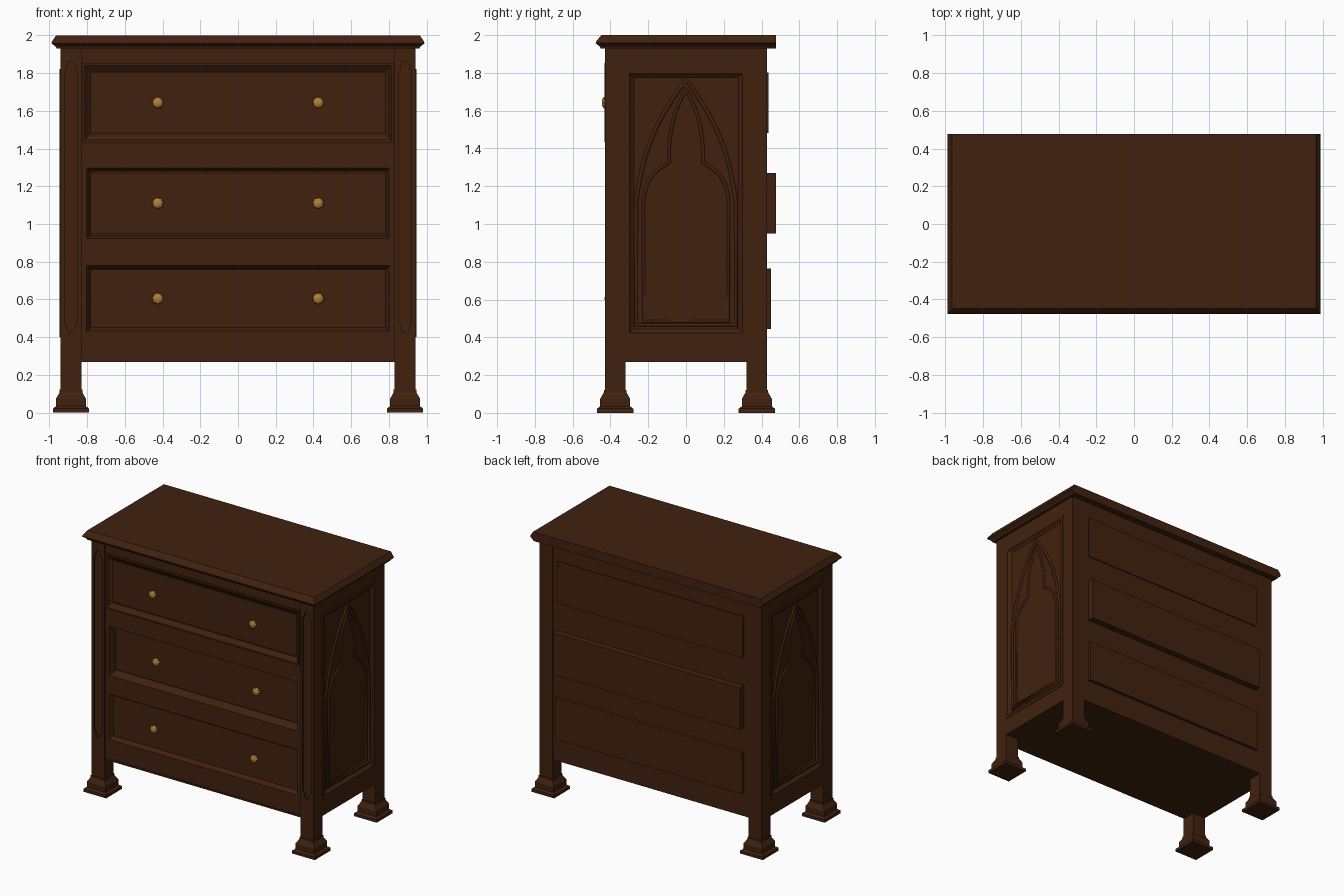
import bpy, bmesh, math
from mathutils import Vector

if "Cube" in bpy.data.objects:
    bpy.data.objects.remove(bpy.data.objects["Cube"], do_unlink=True)


def material(name, color):
    m = bpy.data.materials.new(name)
    m.use_nodes = True
    m.diffuse_color = (*color, 1)
    m.node_tree.nodes["Principled BSDF"].inputs["Base Color"].default_value = (*color, 1)
    return m


WOOD = material("dark walnut", (0.052, 0.0155, 0.0045))
BRASS = material("brass", (0.46, 0.22, 0.04))


def finish(name, bm, mat=WOOD):
    bmesh.ops.recalc_face_normals(bm, faces=bm.faces)
    me = bpy.data.meshes.new(name)
    bm.to_mesh(me)
    bm.free()
    me.materials.append(mat)
    ob = bpy.data.objects.new(name, me)
    bpy.context.collection.objects.link(ob)
    return ob


def loft(name, loops, ring=False):
    """Skin matching loops; ring closes last to first, otherwise both ends are capped."""
    bm = bmesh.new()
    rows = [[bm.verts.new(p) for p in loop] for loop in loops]
    pairs = list(zip(rows, rows[1:]))
    if ring:
        pairs.append((rows[-1], rows[0]))
    else:
        bm.faces.new(rows[0])
        bm.faces.new(rows[-1])
    n = len(rows[0])
    for a, b in pairs:
        for i in range(n):
            j = (i + 1) % n
            bm.faces.new((a[i], a[j], b[j], b[i]))
    return finish(name, bm)


def rect(u0, u1, v0, v1, place):
    return [place(u, v) for u, v in ((u0, v0), (u1, v0), (u1, v1), (u0, v1))]


def flat(z):
    return lambda u, v: (u, v, z)


def facing_front(y):
    return lambda u, v: (u, y, v)


def facing_side(x):
    return lambda u, v: (x, u, v)


def box(name, x0, x1, y0, y1, z0, z1):
    return loft(name, [rect(x0, x1, y0, y1, flat(z)) for z in (z0, z1)])


def cut(target, cutter):
    mod = target.modifiers.new("cut", 'BOOLEAN')
    mod.operation = 'DIFFERENCE'
    mod.solver = 'EXACT'
    mod.object = cutter
    bpy.context.view_layer.objects.active = target
    bpy.ops.object.modifier_apply(modifier=mod.name)
    bpy.data.objects.remove(cutter, do_unlink=True)


def rib(name, points, x, radius):
    """Closed moulding bead following (y, z) points on a side panel."""
    cu = bpy.data.curves.new(name, 'CURVE')
    cu.dimensions = '3D'
    cu.bevel_depth = radius
    cu.bevel_resolution = 1
    sp = cu.splines.new('POLY')
    sp.points.add(len(points) - 1)
    for p, (y, z) in zip(sp.points, points):
        p.co = (x, y, z, 1)
    sp.use_cyclic_u = True
    cu.materials.append(WOOD)
    ob = bpy.data.objects.new(name, cu)
    bpy.context.collection.objects.link(ob)
    bpy.ops.object.select_all(action='DESELECT')
    ob.select_set(True)
    bpy.context.view_layer.objects.active = ob
    bpy.ops.object.convert(target='MESH')


def bow(a, b, bulge, n=8):
    """Points from a to b, bowed sideways by bulge."""
    a, b = Vector(a), Vector(b)
    d = (b - a).normalized()
    side = Vector((d.y, -d.x))
    return [tuple(a.lerp(b, i / n) + side * bulge * math.sin(math.pi * i / n)) for i in range(n + 1)]


def mirrored(half):
    """Complete a half outline that ends at its apex on the centre line."""
    return half + [(-u, v) for u, v in reversed(half[:-1])]


# Carcass and worktop
box("carcass", -0.9, 0.9, -0.33, 0.428, 0.27, 1.935)
top_steps = ((0.96, -0.452, 1.93), (0.966, -0.457, 1.94), (0.988, -0.478, 1.957),
             (0.985, -0.475, 1.968), (0.963, -0.448, 2.0))
loft("worktop", [rect(-w, w, front, 0.477, flat(z)) for w, front, z in top_steps])

# Corner posts, stepped feet, fluted front faces
flute_end = [(0.035, 1.80), (0.030, 1.815), (0.021, 1.82), (0.021, 1.84), (0.013, 1.857), (0, 1.863)]
upper = mirrored(flute_end)
flute = upper + [(-u, 2.285 - v) for u, v in upper]
for sx, side in ((1, "left"), (-1, "right")):
    for sy, end in ((-1, "front"), (1, "back")):
        cx, cy = sx * 0.885, sy * 0.375
        post = box(f"{end}_{side}_post", cx - 0.055, cx + 0.055, cy - 0.055, cy + 0.055, 0.1, 1.935)
        if end == "front":
            cut(post, loft("flute_cutter", [[(cx + u, y, v) for u, v in flute] for y in (-0.45, -0.418)]))
        steps = ((0.096, 0), (0.096, 0.022), (0.085, 0.03), (0.079, 0.035),
                 (0.079, 0.075), (0.060, 0.108), (0.060, 0.122))
        loft(f"{end}_{side}_foot",
             [rect(cx - h, cx + h, cy - h, cy + h, flat(z)) for h, z in steps])

# Front face frame
for i, (z0, z1) in enumerate(((0.27, 0.432), (0.778, 0.922), (1.298, 1.44), (1.84, 1.935))):
    box(f"front_rail_{i + 1}", -0.835, 0.835, -0.422, -0.32, z0, z1)
for s, side in ((1, "left"), (-1, "right")):
    x0, x1 = sorted((s * 0.80, s * 0.835))
    box(f"front_stile_{side}", x0, x1, -0.422, -0.32, 0.27, 1.935)
box("front_bottom_bead", -0.83, 0.83, -0.427, -0.41, 0.27, 0.283)

# Drawers with sloping surrounds and knobs: centre height, rear overhang
for label, zc, back, frame_w, frame_h, frame_y in (
        ("top", 1.643, 0.436, 0.826, 0.21, -0.432),
        ("middle", 1.11, 0.477, 0.804, 0.19, -0.423),
        ("bottom", 0.605, 0.451, 0.804, 0.176, -0.423)):
    face = back - 0.842
    box(f"{label}_drawer", -0.79, 0.79, face, back, zc - 0.16, zc + 0.16)
    edge = 0.012 if label == "top" else 0.002
    levels = ((0, -0.34), (0, frame_y), (edge, frame_y), (frame_w - 0.782, face), (frame_w - 0.782, -0.34))
    loft(f"{label}_drawer_surround",
         [rect(d - frame_w, frame_w - d, zc - frame_h + d, zc + frame_h - d, facing_front(y))
          for d, y in levels], ring=True)
    for s, side in ((1, "left"), (-1, "right")):
        bm = bmesh.new()
        # lobed knob head on a short stem
        bmesh.ops.create_uvsphere(bm, u_segments=16, v_segments=8, radius=0.03)
        for v in bm.verts:
            a = math.atan2(v.co.y, v.co.x)
            v.co.x *= 1 + 0.07 * math.cos(8 * a)
            v.co.y *= 1 + 0.07 * math.cos(8 * a)
            v.co.z = v.co.z * 0.6 + 0.022
        stem = bmesh.ops.create_cone(bm, cap_ends=True, segments=10, radius1=0.02, radius2=0.012, depth=0.024)
        bmesh.ops.translate(bm, verts=stem["verts"], vec=(0, 0, 0.008))
        for v in bm.verts:
            v.co = Vector((s * 0.425 + v.co.x, face - v.co.z, zc + v.co.y))
        finish(f"{label}_{side}_knob", bm, BRASS)

# Side panels with pointed-arch tracery
arch = mirrored([(0.265, 0.465)] + bow((0.265, 1.12), (0, 1.765), 0.05, 14))
trefoil = mirrored([(0.225, 0.485)] + bow((0.225, 1.13), (0.09, 1.325), 0.035)
                   + bow((0.09, 1.40), (0, 1.715), 0.02))
for s, side in ((1, "left"), (-1, "right")):
    x0, x1 = sorted((s * 0.85, s * 0.924))
    box(f"{side}_panel", x0, x1, -0.33, 0.33, 0.3, 1.9)
    for label, z0, z1 in (("lower", 0.27, 0.41), ("upper", 1.81, 1.935)):
        x0, x1 = sorted((s * 0.85, s * 0.94))
        box(f"{side}_{label}_rail", x0, x1, -0.33, 0.33, z0, z1)
    levels = ((0, 0.9), (0, 0.945), (0.022, 0.945), (0.034, 0.932), (0.045, 0.924), (0.045, 0.9))
    loft(f"{side}_panel_frame",
         [rect(d - 0.32, 0.32 - d, 0.4 + d, 1.82 - d, facing_side(s * x)) for d, x in levels], ring=True)
    rib(f"{side}_arch_moulding", arch, s * 0.925, 0.012)
    rib(f"{side}_trefoil_moulding", trefoil, s * 0.925, 0.010)
